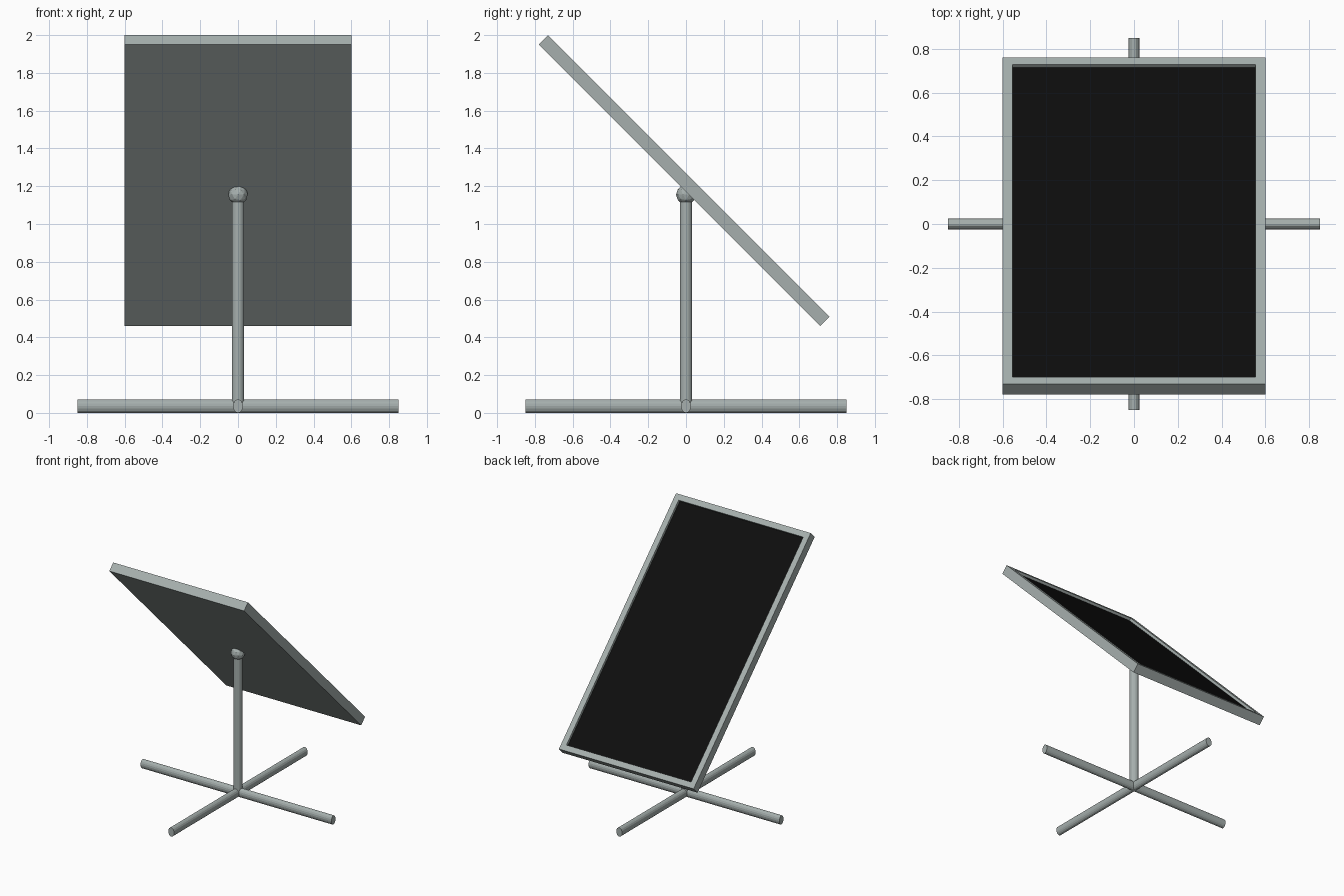
import bpy, bmesh
from math import pi
from mathutils import Matrix, Vector

if "Cube" in bpy.data.objects:
    bpy.data.objects.remove(bpy.data.objects["Cube"])


def material(name, rgb):
    m = bpy.data.materials.new(name)
    m.diffuse_color = (*rgb, 1)
    m.use_nodes = True
    m.node_tree.nodes["Principled BSDF"].inputs["Base Color"].default_value = m.diffuse_color
    return m


metal = material("metal", (0.38, 0.43, 0.42))
black = material("black_glass", (0.004, 0.004, 0.004))


def finish(name, bm, mats):
    mesh = bpy.data.meshes.new(name)
    bm.to_mesh(mesh)
    bm.free()
    for m in mats:
        mesh.materials.append(m)
    ob = bpy.data.objects.new(name, mesh)
    bpy.context.collection.objects.link(ob)
    return ob


def tube(name, length, rx, ry, matrix):
    bm = bmesh.new()
    bmesh.ops.create_cone(bm, cap_ends=True, segments=16, radius1=1, radius2=1, depth=length)
    bm.transform(matrix @ Matrix.Diagonal((rx, ry, 1, 1)))
    return finish(name, bm, [metal])


# Crossed floor bars with an oval section
lift = Matrix.Translation((0, 0, 0.036))
lay = Matrix.Rotation(pi / 2, 4, 'X')
for name, turn in (("base_bar_front_back", 0), ("base_bar_left_right", pi / 2)):
    tube(name, 1.70, 0.026, 0.036, lift @ Matrix.Rotation(turn, 4, 'Z') @ lay)

# Upright post
tube("post", 1.12, 0.033, 0.033, Matrix.Translation((0, 0, 0.595)))

# Ball joint on top of the post
bm = bmesh.new()
bmesh.ops.create_icosphere(bm, subdivisions=2, radius=0.053,
                           matrix=Matrix.Translation((0, 0, 1.155)))
finish("ball_joint", bm, [metal])

# Tilted tray: frame with a recessed black face
bm = bmesh.new()
bmesh.ops.create_cube(bm, size=1, matrix=Matrix.Diagonal((1.2, 2.107, 0.0707, 1)))
bm.normal_update()
top = max(bm.faces, key=lambda f: f.normal.z)
bmesh.ops.inset_region(bm, faces=[top], thickness=0.045, use_even_offset=True)
floor = bmesh.ops.extrude_discrete_faces(bm, faces=[top])["faces"][0]
bmesh.ops.translate(bm, verts=floor.verts, vec=Vector((0, 0, -0.02)))
floor.material_index = 1
bm.normal_update()
bm.transform(Matrix.Translation((0, -0.01, 1.23)) @ Matrix.Rotation(-pi / 4, 4, 'X'))
finish("panel", bm, [metal, black])
